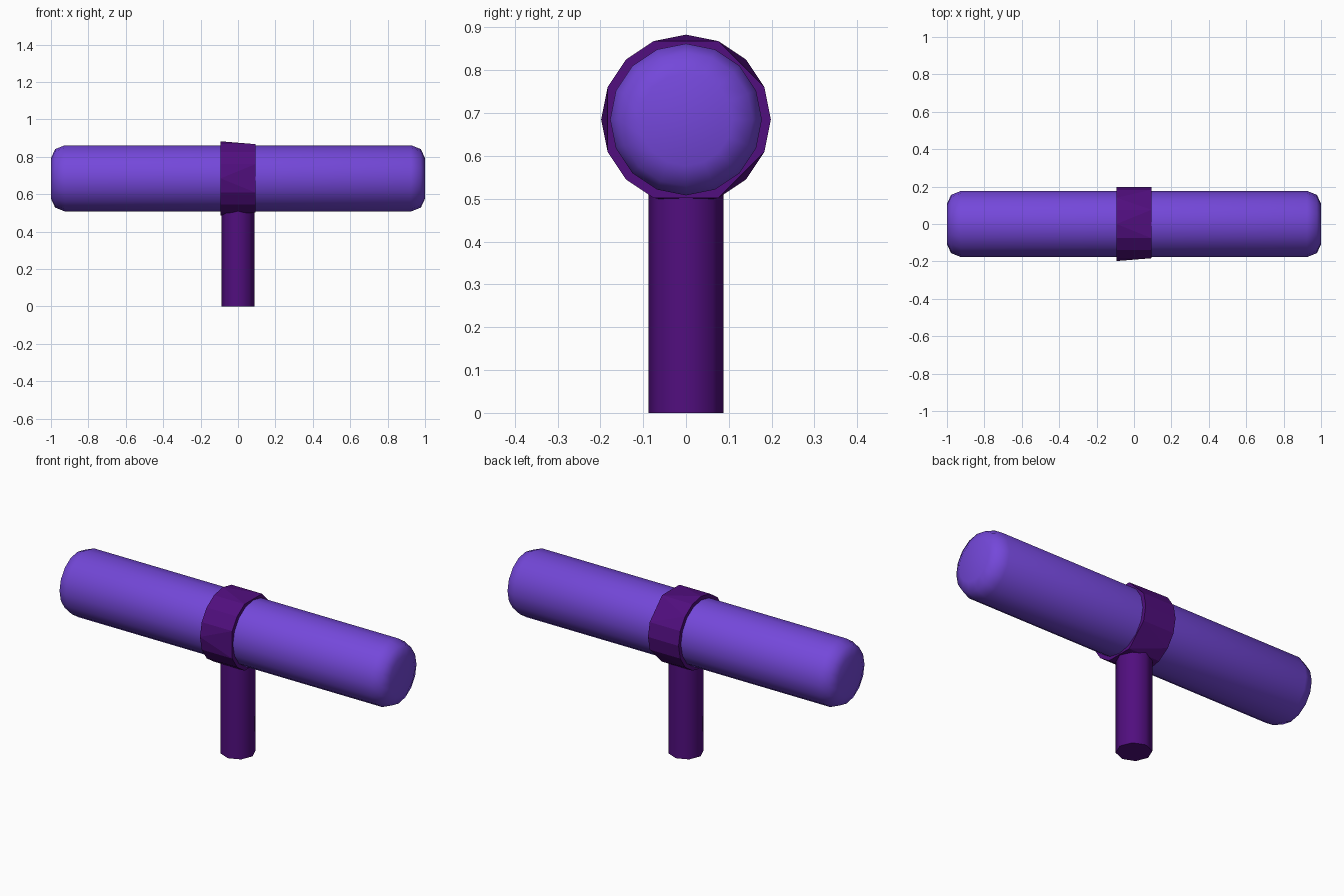
import bpy, bmesh, math

if "Cube" in bpy.data.objects:
    bpy.data.objects.remove(bpy.data.objects["Cube"])

SIDES = 16
AXIS_Z = 0.685


def material(name, rgb):
    m = bpy.data.materials.new(name)
    m.diffuse_color = (*rgb, 1.0)
    m.use_nodes = True
    m.node_tree.nodes["Principled BSDF"].inputs["Base Color"].default_value = m.diffuse_color
    return m


violet = material("bright violet", (0.175, 0.064, 0.70))
purple = material("dark purple", (0.082, 0.0045, 0.21))


def finish(name, bm, mat, smooth_angle=None):
    bmesh.ops.recalc_face_normals(bm, faces=bm.faces)
    mesh = bpy.data.meshes.new(name)
    bm.to_mesh(mesh)
    bm.free()
    mesh.materials.append(mat)
    obj = bpy.data.objects.new(name, mesh)
    bpy.context.collection.objects.link(obj)
    if smooth_angle:
        bpy.ops.object.select_all(action='DESELECT')
        obj.select_set(True)
        bpy.context.view_layer.objects.active = obj
        bpy.ops.object.shade_smooth_by_angle(angle=math.radians(smooth_angle))
    return obj


def ring_point(x, r, k):
    a = 2 * math.pi * k / SIDES
    return (x, r * math.cos(a), AXIS_Z + r * math.sin(a))


# Head: round bar along x with softened ends
half = [(0.925, 0.177), (0.978, 0.156), (1.0, 0.108)]
profile = [(-x, r) for x, r in reversed(half)] + half
bm = bmesh.new()
loops = [[bm.verts.new(ring_point(x, r, k)) for k in range(SIDES)] for x, r in profile]
for a, b in zip(loops, loops[1:]):
    for k in range(SIDES):
        j = (k + 1) % SIDES
        bm.faces.new((a[k], a[j], b[j], b[k]))
bm.faces.new(loops[0])
bm.faces.new(loops[-1])
finish("head", bm, violet, 50)

# Collar: faceted band, right rim has a few corners cut away
cut_corners = {2, 4, 8, 12, 14}
bm = bmesh.new()
for k in range(SIDES):
    bm.verts.new(ring_point(-0.093, 0.198, k))
    if k not in cut_corners:
        bm.verts.new(ring_point(0.093, 0.198, k))
bmesh.ops.convex_hull(bm, input=bm.verts[:])
finish("collar", bm, purple)

# Handle: eight-sided post
bm = bmesh.new()
bmesh.ops.create_cone(bm, cap_ends=True, segments=8, radius1=0.088, radius2=0.088, depth=0.53)
bmesh.ops.translate(bm, verts=bm.verts, vec=(0, 0, 0.265))
finish("handle", bm, purple, 50)
